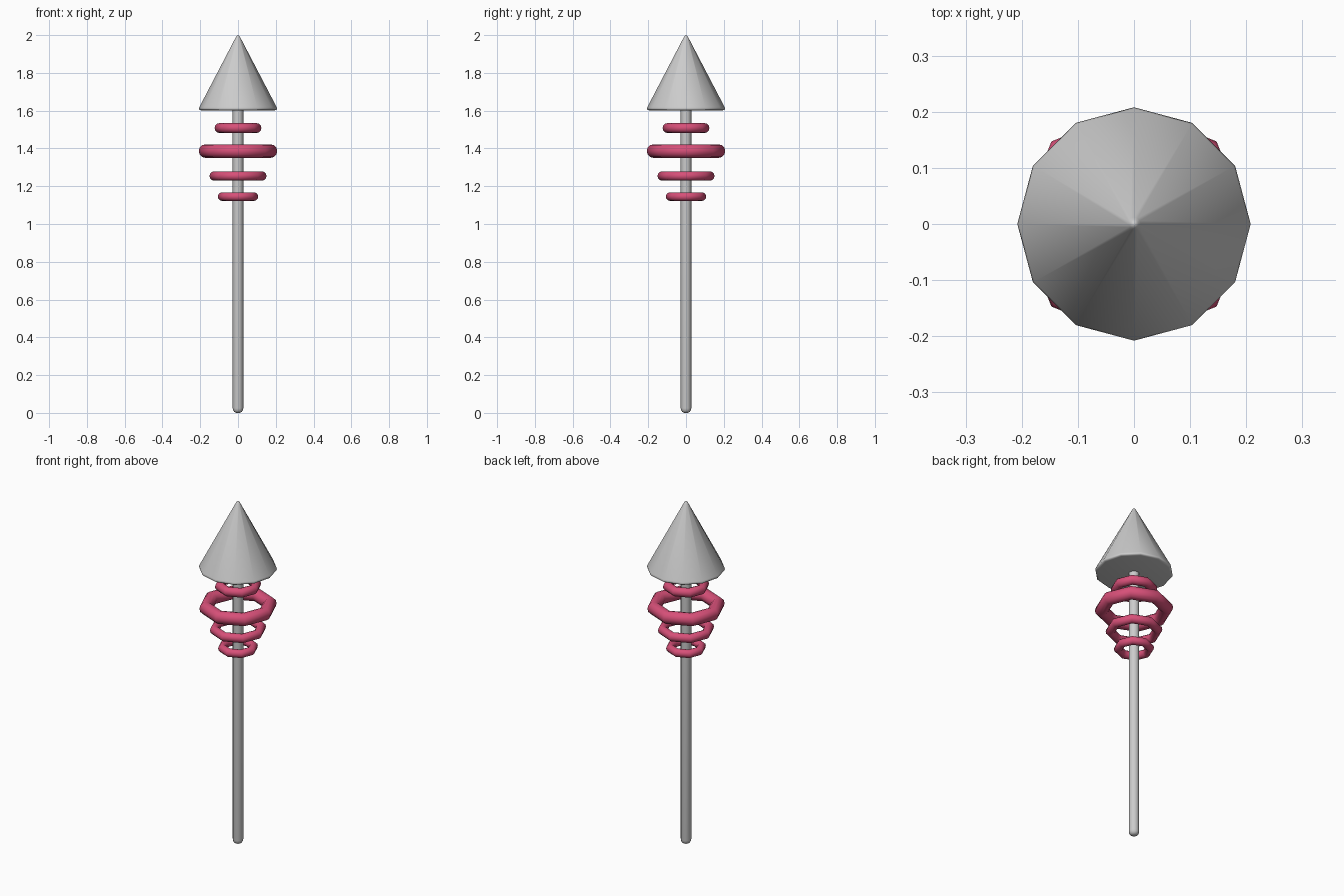
import bpy
from math import cos, sin, pi, radians

if "Cube" in bpy.data.objects:
    bpy.data.objects.remove(bpy.data.objects["Cube"])

pink = bpy.data.materials.new("pink")
pink.diffuse_color = (0.68, 0.08, 0.19, 1)
pink.use_nodes = True
pink.node_tree.nodes["Principled BSDF"].inputs["Base Color"].default_value = pink.diffuse_color


def finish(name, verts, faces, angle, mat=None):
    mesh = bpy.data.meshes.new(name)
    mesh.from_pydata(verts, [], faces)
    ob = bpy.data.objects.new(name, mesh)
    bpy.context.collection.objects.link(ob)
    if mat:
        mesh.materials.append(mat)
    bpy.ops.object.select_all(action='DESELECT')
    ob.select_set(True)
    bpy.context.view_layer.objects.active = ob
    bpy.ops.object.shade_smooth_by_angle(angle=radians(angle))
    return ob


def lathe(name, profile, sides, angle=60):
    """Revolve (radius, z) points, bottom to top, with capped ends."""
    verts = [(r * cos(2 * pi * i / sides), r * sin(2 * pi * i / sides), z)
             for r, z in profile for i in range(sides)]
    faces = [(k * sides + i, k * sides + (i + 1) % sides,
              (k + 1) * sides + (i + 1) % sides, (k + 1) * sides + i)
             for k in range(len(profile) - 1) for i in range(sides)]
    faces.append(tuple(reversed(range(sides))))
    faces.append(tuple(range((len(profile) - 1) * sides, len(profile) * sides)))
    return finish(name, verts, faces, angle)


def ring(name, z, outer, minor, sides=8, tube=12):
    """Eight-sided hoop with a round cross-section."""
    major = outer - minor
    verts = []
    for i in range(sides):
        a = 2 * pi * i / sides
        for j in range(tube):
            b = 2 * pi * j / tube
            r = major + minor * cos(b)
            verts.append((r * cos(a), r * sin(a), z + minor * sin(b)))
    faces = [(i * tube + j, (i + 1) % sides * tube + j,
              (i + 1) % sides * tube + (j + 1) % tube, i * tube + (j + 1) % tube)
             for i in range(sides) for j in range(tube)]
    return finish(name, verts, faces, 50, pink)


# Shaft with a rounded foot
lathe("shaft", [(0.010, 0), (0.020, 0.005), (0.026, 0.014), (0.028, 0.025),
                (0.028, 1.61)], 12)

# Twelve-sided pointed head with softened rim and tip
lathe("head", [(0.195, 1.602), (0.204, 1.604), (0.208, 1.609), (0.205, 1.618),
               (0.012, 1.988), (0.008, 1.995), (0.003, 2.0)], 12)

# Hoops around the shaft: height, outer radius, tube radius
for n, (z, outer, minor) in enumerate([(1.508, 0.124, 0.026),
                                       (1.386, 0.208, 0.036),
                                       (1.254, 0.151, 0.025),
                                       (1.145, 0.107, 0.023)], 1):
    ring(f"hoop_{n}", z, outer, minor)
